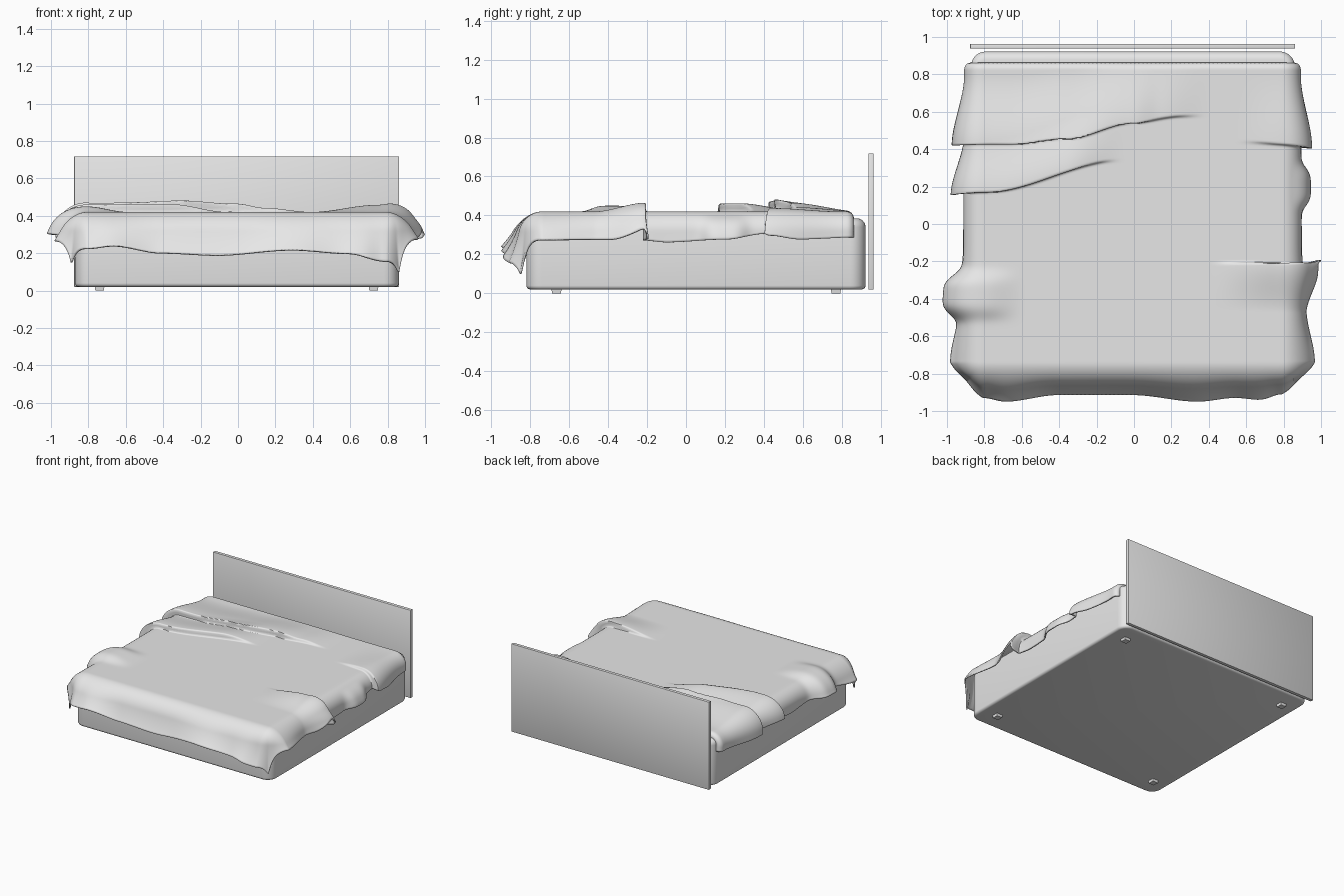
import bpy
import bmesh
import math
from mathutils import Vector

default_cube = bpy.data.objects.get("Cube")
if default_cube:
    bpy.data.objects.remove(default_cube, do_unlink=True)

grey = bpy.data.materials.new("light grey")
grey.use_nodes = True
grey.diffuse_color = (0.8, 0.8, 0.8, 1)
grey.node_tree.nodes["Principled BSDF"].inputs["Base Color"].default_value = (0.8, 0.8, 0.8, 1)


def finish(name, bm, angle=35):
    """Turn a bmesh into a shaded, coloured object."""
    mesh = bpy.data.meshes.new(name)
    bm.to_mesh(mesh)
    bm.free()
    obj = bpy.data.objects.new(name, mesh)
    bpy.context.collection.objects.link(obj)
    mesh.materials.append(grey)
    bpy.ops.object.select_all(action='DESELECT')
    obj.select_set(True)
    bpy.context.view_layer.objects.active = obj
    bpy.ops.object.shade_smooth_by_angle(angle=math.radians(angle))
    return obj


def box(low, high):
    """Make a bmesh box between two corners."""
    bm = bmesh.new()
    bmesh.ops.create_cube(bm, size=1)
    low, high = Vector(low), Vector(high)
    for v in bm.verts:
        v.co = (low + high) / 2 + v.co * (high - low)
    return bm


def bevel(bm, edges, width, segments):
    bmesh.ops.bevel(bm, geom=edges, offset=width, segments=segments,
                    profile=0.5, affect='EDGES')


def ease(t):
    t = min(1, max(0, t))
    return t * t * (3 - 2 * t)


def blend(points, t):
    """Smoothly interpolate a list of (position, value) pairs."""
    if t <= points[0][0]:
        return points[0][1]
    for (a, va), (b, vb) in zip(points, points[1:]):
        if t <= b:
            return va + (vb - va) * ease((t - a) / (b - a))
    return points[-1][1]


# Mattress base: rounded corners, soft top rim, tighter bottom rim
bm = box((-0.872, -0.82, 0.02), (0.86, 0.922, 0.385))
bevel(bm, [e for e in bm.edges if abs(e.verts[0].co.z - e.verts[1].co.z) > 0.1], 0.08, 8)


def rim(bm, top):
    caps = [f for f in bm.faces if (f.normal.z > 0.9 if top else f.normal.z < -0.9)]
    return list(caps[0].edges)


bm.normal_update()
bevel(bm, rim(bm, True), 0.045, 6)
bm.normal_update()
bevel(bm, rim(bm, False), 0.02, 4)
finish("mattress_base", bm)

# Headboard panel
bm = box((-0.876, 0.937, 0.02), (0.861, 0.963, 0.718))
bevel(bm, list(bm.edges), 0.003, 2)
finish("headboard", bm)

# Four short tapered feet
for side, x in (("right", -0.74), ("left", 0.725)):
    for end, y in (("front", -0.665), ("back", 0.77)):
        bm = box((x - 0.026, y - 0.026, 0), (x + 0.026, y + 0.026, 0.025))
        for v in bm.verts:
            if v.co.z < 0.01:
                v.co.x += (x - v.co.x) * 0.12
                v.co.y += (y - v.co.y) * 0.12
        finish(f"{end}_{side}_foot", bm)

# Blanket: a flat core whose overhang rolls over the edge and hangs down
CENTRE, HALF, FRONT, BACK, TOP, ROLL = -0.008, 0.8, -0.74, 0.865, 0.42, 0.1

# Overhang lengths and outward flare of the hem
LEFT_LENGTH = [(-0.74, 0.2), (-0.4, 0.2), (-0.25, 0.15), (-0.22, 0.205), (-0.1, 0.215),
               (0.2, 0.2), (0.42, 0.17), (0.46, 0.18), (0.6, 0.2), (0.86, 0.19)]
RIGHT_LENGTH = [(-0.74, 0.21), (-0.4, 0.17), (0, 0.21), (0.2, 0.17), (0.6, 0.2), (0.86, 0.19)]
FRONT_LENGTH = [(-0.8, 0.25), (-0.66, 0.235), (-0.4, 0.275), (-0.1, 0.287),
                (0.3, 0.257), (0.6, 0.277), (0.8, 0.32)]
SIDE_FLARE = [(-0.74, 0.075), (-0.45, 0.03), (-0.1, 0.005), (0.86, 0)]
FRONT_FLARE = [(-0.8, 0.09), (-0.68, 0.11), (-0.4, 0.075), (0, 0.075),
               (0.35, 0.11), (0.55, 0.09), (0.68, 0.1), (0.8, 0.07)]

# Folds: crest line along x, height along x, steep side (-1 front, 1 back), width
FOLDS = [
    ([(-1, 0.45), (-0.65, 0.45), (-0.35, 0.485), (0, 0.56), (0.25, 0.59)],
     [(-1, 0.065), (-0.75, 0.048), (-0.2, 0.05), (0, 0.045), (0.15, 0.022), (0.4, 0)], -1, 0.34),
    ([(-1, 0.185), (-0.78, 0.19), (-0.1, 0.35)],
     [(-1, 0.07), (-0.8, 0.04), (-0.35, 0.042), (-0.05, 0)], -1, 0.28),
    ([(0.6, 0.45), (1, 0.43)], [(0.55, 0), (0.8, 0.018), (1, 0.06)], -1, 0.36),
    ([(0.4, -0.22), (1, -0.235)], [(0.4, 0), (0.75, 0.038), (0.9, 0.06), (1, 0.1)], 1, 0.24),
]
# Soft bulges: centre y, half width, height along x
BULGES = [
    (0.2, 0.11, [(0.85, 0), (1, 0.05)]),
    (-0.38, 0.115, [(-1, 0.09), (-0.8, 0.03), (-0.58, 0)]),
]


def folds(p, q):
    """Return the lift of the cloth and its forward or backward lean."""
    lift = lean = 0
    for crest, height, steep, width in FOLDS:
        h = blend(height, p)
        t = (q - blend(crest, p)) * -steep
        h *= ease(1 - t / width) if t > 0 else ease(1 + t / 0.025)
        lift += h
        lean += steep * 0.45 * h
    for middle, width, height in BULGES:
        lift += blend(height, p) * math.exp(-((q - middle) / width) ** 4)
    return lift, lean


def cloth_point(u, v):
    """u runs -2..2 across (beyond 1 hangs), v runs 0..2 back to front."""
    side = 1 if u > 0 else -1
    core_p = max(-1, min(1, u)) * HALF
    core_q = BACK + (FRONT - BACK) * min(1, v)
    length = blend(LEFT_LENGTH if side > 0 else RIGHT_LENGTH, core_q)
    across, along = max(0, abs(u) - 1), max(0, v - 1)
    ex, ey = across * length, along * blend(FRONT_LENGTH, core_p)
    d = math.hypot(ex, ey)
    lift, lean = folds(core_p + side * ex, core_q - ey)
    pos = Vector((CENTRE + core_p, core_q + lean, TOP))
    normal = Vector((0, 0, 1))
    if d > 0:
        out = Vector((side * ex / d, -ey / d, 0))
        turn = min(d / ROLL, math.pi / 2)
        hang = max(0, d - ROLL * math.pi / 2)
        weight = ex / d
        flare = weight ** 2 * blend(SIDE_FLARE, core_q) \
            + (1 - weight ** 2) * blend(FRONT_FLARE, core_p)
        flare *= max(across, along) ** 2 * (1 - 1.2 * weight * ey / d)
        pos += out * (ROLL * math.sin(turn) + flare)
        pos.z -= ROLL * (1 - math.cos(turn)) + hang
        normal = out * math.sin(turn) + normal * math.cos(turn)
    pos += normal * lift
    # Tuck the back edge down onto the mattress
    tuck = max(0, (core_q - 0.825) / (BACK - 0.825))
    return pos - normal * 0.04 * (1 - math.sqrt(max(0, 1 - tuck * tuck)))


def steps(start, stop, count):
    return [start + (stop - start) * i / count for i in range(count)]


columns = steps(-2, -1, 18) + steps(-1, 1, 72) + steps(1, 2, 18) + [2]
rows = steps(0, 1, 210) + steps(1, 2, 26) + [2]
bm = bmesh.new()
grid = [[bm.verts.new(cloth_point(u, v)) for u in columns] for v in rows]
for back, front in zip(grid, grid[1:]):
    for i in range(len(columns) - 1):
        bm.faces.new((front[i], front[i + 1], back[i + 1], back[i]))
blanket = finish("blanket", bm, 60)
thickness = blanket.modifiers.new("cloth thickness", 'SOLIDIFY')
thickness.thickness = 0.01
thickness.offset = -1
